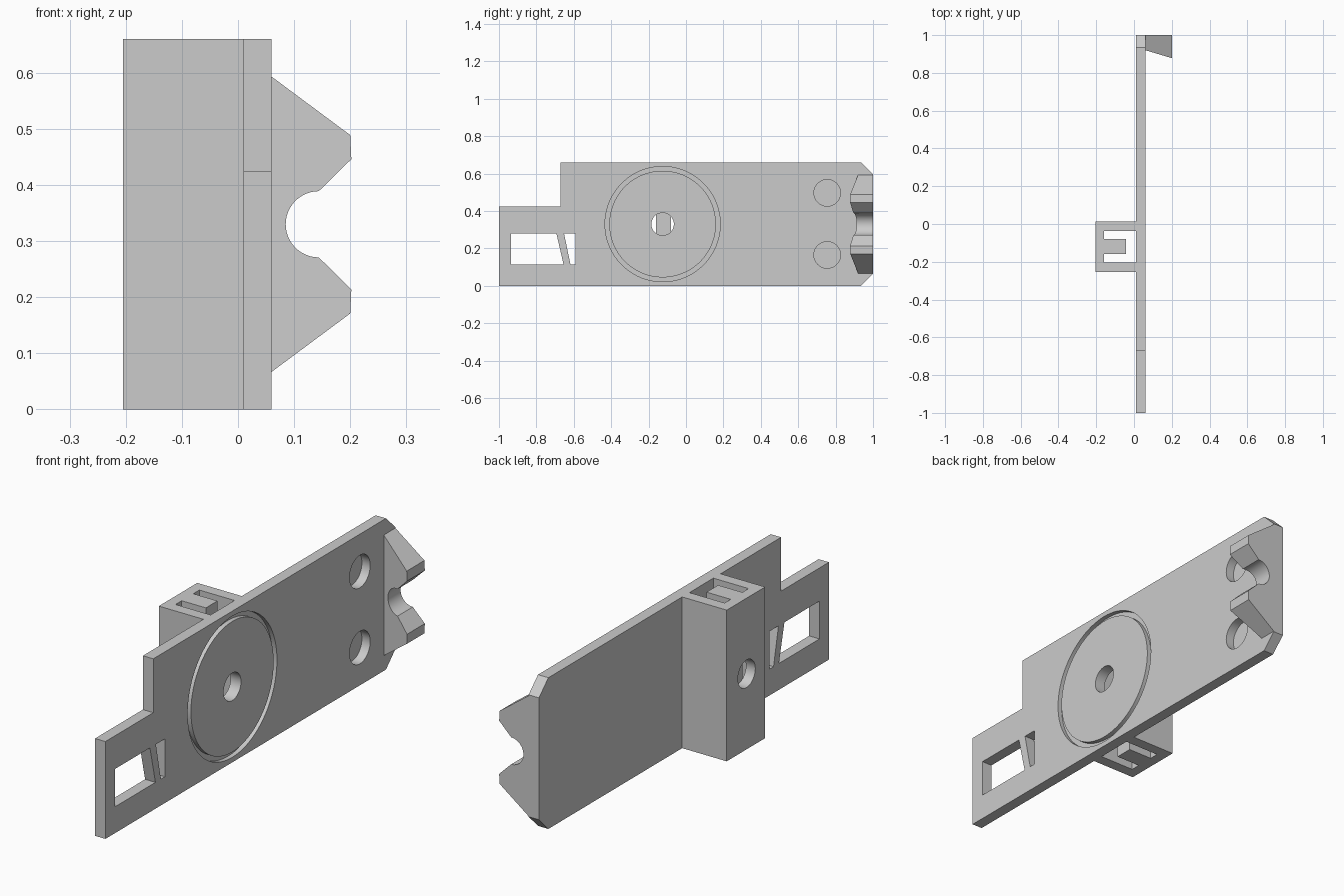
import bpy, bmesh, math
from mathutils import Vector

old = bpy.data.objects.get("Cube")
if old:
    bpy.data.objects.remove(old, do_unlink=True)

GREY = (0.6, 0.6, 0.6, 1)
mat = bpy.data.materials.new("plain grey")
mat.use_nodes = True
mat.diffuse_color = GREY
mat.node_tree.nodes["Principled BSDF"].inputs["Base Color"].default_value = GREY

AXES = {"x": lambda a, b, d: (d, a, b),
        "y": lambda a, b, d: (a, d, b),
        "z": lambda a, b, d: (a, b, d)}


def prism(name, axis, points, lo, hi):
    """Extrude a flat outline along an axis from lo to hi."""
    place = AXES[axis]
    bm = bmesh.new()
    face = bm.faces.new([bm.verts.new(place(a, b, lo)) for a, b in points])
    new = bmesh.ops.extrude_face_region(bm, geom=[face])["geom"]
    shift = Vector(place(0, 0, hi - lo))
    bmesh.ops.translate(bm, vec=shift, verts=[v for v in new if isinstance(v, bmesh.types.BMVert)])
    bmesh.ops.recalc_face_normals(bm, faces=bm.faces)
    mesh = bpy.data.meshes.new(name)
    bm.to_mesh(mesh)
    bm.free()
    mesh.materials.append(mat)
    obj = bpy.data.objects.new(name, mesh)
    bpy.context.collection.objects.link(obj)
    return obj


def rect(a0, a1, b0, b1):
    return [(a0, b0), (a1, b0), (a1, b1), (a0, b1)]


def circle(a, b, r, n=64):
    return [(a + r * math.cos(2 * math.pi * i / n), b + r * math.sin(2 * math.pi * i / n))
            for i in range(n)]


def cut(obj, cutters):
    """Subtract the cutters from the part, then remove them."""
    for c in cutters:
        c.hide_render = True
        mod = obj.modifiers.new("cut", "BOOLEAN")
        mod.operation, mod.solver, mod.object = "DIFFERENCE", "EXACT", c
    graph = bpy.context.evaluated_depsgraph_get()
    mesh = bpy.data.meshes.new_from_object(obj.evaluated_get(graph))
    obj.modifiers.clear()
    obj.data = mesh
    for c in cutters:
        bpy.data.objects.remove(c, do_unlink=True)


def smooth(obj):
    bpy.ops.object.select_all(action="DESELECT")
    obj.select_set(True)
    bpy.context.view_layer.objects.active = obj
    bpy.ops.object.shade_smooth_by_angle(angle=math.radians(25))


BACK, FACE, TOP = 0.01, 0.06, 0.66   # plate faces and height
CY, CZ = -0.125, 0.33                # centre of the dial

# Main plate with a stepped front and a chamfered rear
plate = prism("main_plate", "x",
              [(-1, 0), (0.935, 0), (1, 0.065), (1, 0.597), (0.935, TOP),
               (-0.67, TOP), (-0.67, 0.425), (-1, 0.425)], BACK, FACE)

# Ring groove, centre hole, two windows and two blind sockets
groove = prism("groove_cutter", "x", circle(CY, CZ, 0.308, 96), FACE - 0.02, FACE + 0.1)
cut(groove, [prism("groove_core", "x", circle(CY, CZ, 0.285, 96), 0, 1)])
cutters = [
    groove,
    prism("hole_cutter", "x", circle(CY, CZ, 0.06), -0.1, 0.1),
    prism("window_cutter", "x", [(-0.935, 0.115), (-0.655, 0.115), (-0.693, 0.28), (-0.935, 0.28)], -0.1, 0.1),
    prism("slit_cutter", "x", [(-0.618, 0.115), (-0.59, 0.115), (-0.59, 0.28), (-0.652, 0.28)], -0.1, 0.1),
]
for z in (0.165, 0.497):
    cutters.append(prism("socket_cutter", "x", circle(0.755, z, 0.071), FACE - 0.04, 0.1))
cut(plate, cutters)
smooth(plate)

# Hollow channel on the back, with a hole in its outer wall
channel = prism("back_channel", "z", rect(-0.205, BACK, -0.253, 0.012), 0, TOP)
cut(channel, [
    prism("cavity_cutter", "z", rect(-0.16, 0.1, -0.203, -0.038), -0.1, 1),
    prism("wall_hole_cutter", "x", circle(CY, CZ, 0.06), -0.3, -0.1),
])
smooth(channel)

# Tongue standing inside the channel
prism("channel_tongue", "z", rect(-0.16, -0.043, -0.16, -0.08), 0, TOP)

# Rear hook: two teeth around a round notch, front side slanted
lower = [(FACE, 0.067), (0.2, 0.171), (0.202, 0.214)]
notch = [(0.144 - 0.059 * math.sin(math.pi * i / 24), CZ - 0.059 * math.cos(math.pi * i / 24))
         for i in range(25)]
upper = [(x, 2 * CZ - z) for x, z in reversed(lower)]
hook = prism("rear_hook", "y", lower + notch + upper, 0.9, 1)
for v in hook.data.vertices:
    if v.co.y < 0.95:
        v.co.y = 0.92 - 0.3 * (v.co.x - FACE)
smooth(hook)
